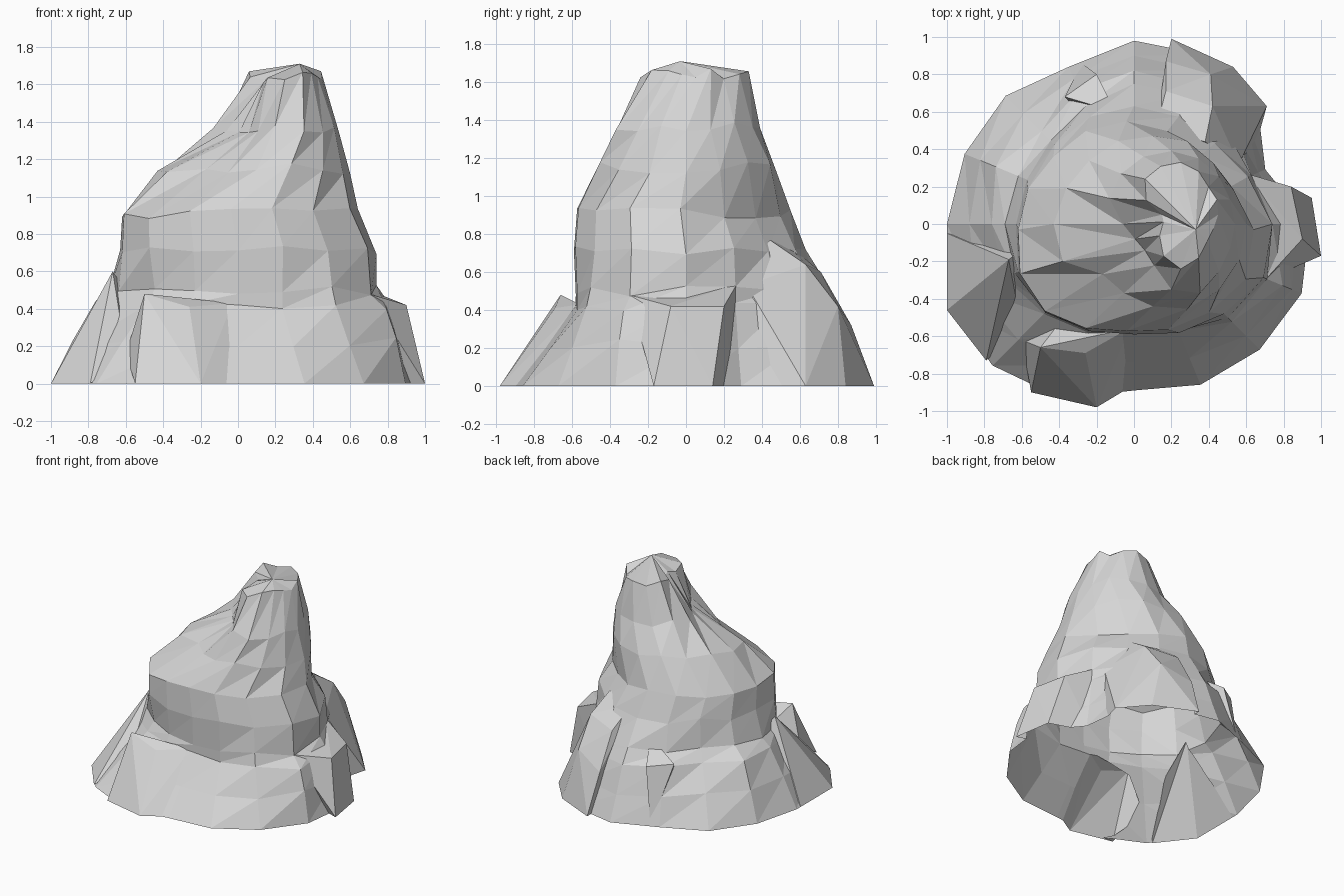
import bpy, bmesh, math, random

random.seed(4)
default_cube = bpy.data.objects.get("Cube")
if default_cube:
    bpy.data.objects.remove(default_cube, do_unlink=True)

# One plain rock colour
rock_grey = bpy.data.materials.new("rock_grey")
rock_grey.use_nodes = True
colour = (0.67, 0.67, 0.67, 1)
rock_grey.diffuse_color = colour
rock_grey.node_tree.nodes["Principled BSDF"].inputs["Base Color"].default_value = colour


def finish(name, bm):
    """Turn a bmesh into a flat-shaded rock object."""
    bmesh.ops.recalc_face_normals(bm, faces=bm.faces)
    mesh = bpy.data.meshes.new(name)
    bm.to_mesh(mesh)
    bm.free()
    mesh.materials.append(rock_grey)
    obj = bpy.data.objects.new(name, mesh)
    bpy.context.collection.objects.link(obj)
    return obj


def chunk(name, corners):
    """Angular boulder wrapped around a few corner points."""
    bm = bmesh.new()
    verts = [bm.verts.new(c) for c in corners]
    result = bmesh.ops.convex_hull(bm, input=verts)
    loose = {v for v in result["geom_interior"] if isinstance(v, bmesh.types.BMVert)}
    bmesh.ops.delete(bm, geom=list(loose), context="VERTS")
    return finish(name, bm)


def loft(name, rings, tip):
    """Stack radial outlines, counter-clockwise from +x, and close with a tip."""
    bm = bmesh.new()
    loops = []
    for height, cx, cy, radii in rings:
        loop = []
        for i, r in enumerate(radii):
            a = math.tau * i / len(radii)
            wobble = random.uniform(-0.03, 0.03) if height else 0
            loop.append(bm.verts.new((cx + r * math.cos(a), cy + r * math.sin(a),
                                      height + wobble)))
        loops.append(loop)
    count = len(loops[0])
    top = bm.verts.new(tip)
    for i in range(count):
        j = (i + 1) % count
        for low, high in zip(loops, loops[1:]):
            bm.faces.new((low[i], low[j], high[j]))
            bm.faces.new((low[i], high[j], high[i]))
        bm.faces.new((loops[-1][i], loops[-1][j], top))
    bm.faces.new(loops[0][::-1])
    return finish(name, bm)


# Main body: spreading skirt, upright tower, right shoulder and narrow peak
foot = [.94, .76, .93, .98, .98, .91, .97, .98, 1, 1.08, 1.07, 1.01, .89, .93, .95, .97]
ledge = [.8, .68, .74, .8, .82, .77, .7, .8, .76, .75, .68, .63, .58, .62, .74, .86]
waist = [.74, .68, .7, .75, .75, .68, .63, .67, .69, .69, .63, .6, .58, .62, .71, .77]
chest = [.74, .66, .61, .62, .63, .62, .6, .62, .63, .67, .67, .62, .59, .63, .68, .75]
shoulder = [.5, .47, .46, .48, .47, .48, .48, .5, .53, .52, .38, .4, .44, .49, .5, .5]
neck = [.34, .34, .36, .38, .39, .39, .38, .36, .26, .21, .2, .24, .35, .4, .36, .34]
crown = [.2, .21, .21, .25, .28, .28, .27, .2, .1, .1, .16, .24, .29, .25, .2, .19]
skirt = [(low + high) / 2 for low, high in zip(foot, ledge)]
brow = [r * .92 for r in chest]
body = loft("mountain_body", [
    (0, 0, 0, foot), (.22, 0, 0, skirt), (.42, 0, 0, ledge), (.5, 0, 0, waist),
    (.72, 0, 0, chest), (.91, -.04, -.03, brow), (1.15, .1, 0, shoulder),
    (1.37, .2, 0, neck), (1.64, .25, .05, crown)], (.33, -.03, 1.71))

outcrops = [
    # Ledge with an upright face on the left flank
    chunk("left_flank_ledge", [
        (1, -.17, 0), (.95, .14, 0), (.62, .25, 0), (.87, .15, .21), (.9, -.08, .42),
        (.84, .2, .42), (.6, .27, .54), (.7, -.3, .48), (.5, 0, 0)]),
    # Broken step below the front overhang
    chunk("front_step", [
        (-.55, -.9, 0), (-.2, -.98, 0), (-.05, -.89, 0), (-.1, -.77, .17),
        (-.44, -.71, .35), (-.5, -.66, .48), (-.26, -.69, .41), (-.03, -.56, .43),
        (-.6, -.62, .16), (-.3, -.4, .2)]),
    # Sloping buttress on the right flank
    chunk("right_buttress", [
        (-.67, -.19, .6), (-1, -.46, 0), (-1, -.05, 0), (-.6, -.56, .16),
        (-.79, -.73, 0), (-.4, 0, .2)]),
    # Bulging outcrop at the back
    chunk("back_outcrop", [
        (.38, .44, .77), (.42, .63, .64), (.17, .71, .6), (.12, .52, .76),
        (.41, .8, .42), (.17, .87, .32), (.53, .84, 0), (.2, .99, 0),
        (.71, .63, 0), (.56, .32, .53), (.64, .38, 0), (.2, .3, 0)]),
    # Small shelf above the gash at the back right
    chunk("back_right_shelf", [
        (-.37, .68, .46), (-.2, .8, .44), (-.1, .6, .58),
        (-.28, .86, 0), (-.2, .5, .1)]),
]

# Fuse the outcrops into the body as one rock skin
for rock in outcrops:
    fuse = body.modifiers.new("fuse_" + rock.name, "BOOLEAN")
    fuse.operation = "UNION"
    fuse.solver = "EXACT"
    fuse.object = rock
depsgraph = bpy.context.evaluated_depsgraph_get()
skin = bpy.data.meshes.new_from_object(body.evaluated_get(depsgraph))
body.modifiers.clear()
for rock in outcrops:
    bpy.data.objects.remove(rock, do_unlink=True)

# Leave the underside open
bm = bmesh.new()
bm.from_mesh(skin)
floor = [f for f in bm.faces if all(v.co.z < 0.005 for v in f.verts)]
bmesh.ops.delete(bm, geom=floor, context="FACES")
bm.to_mesh(skin)
bm.free()
body.data = skin
